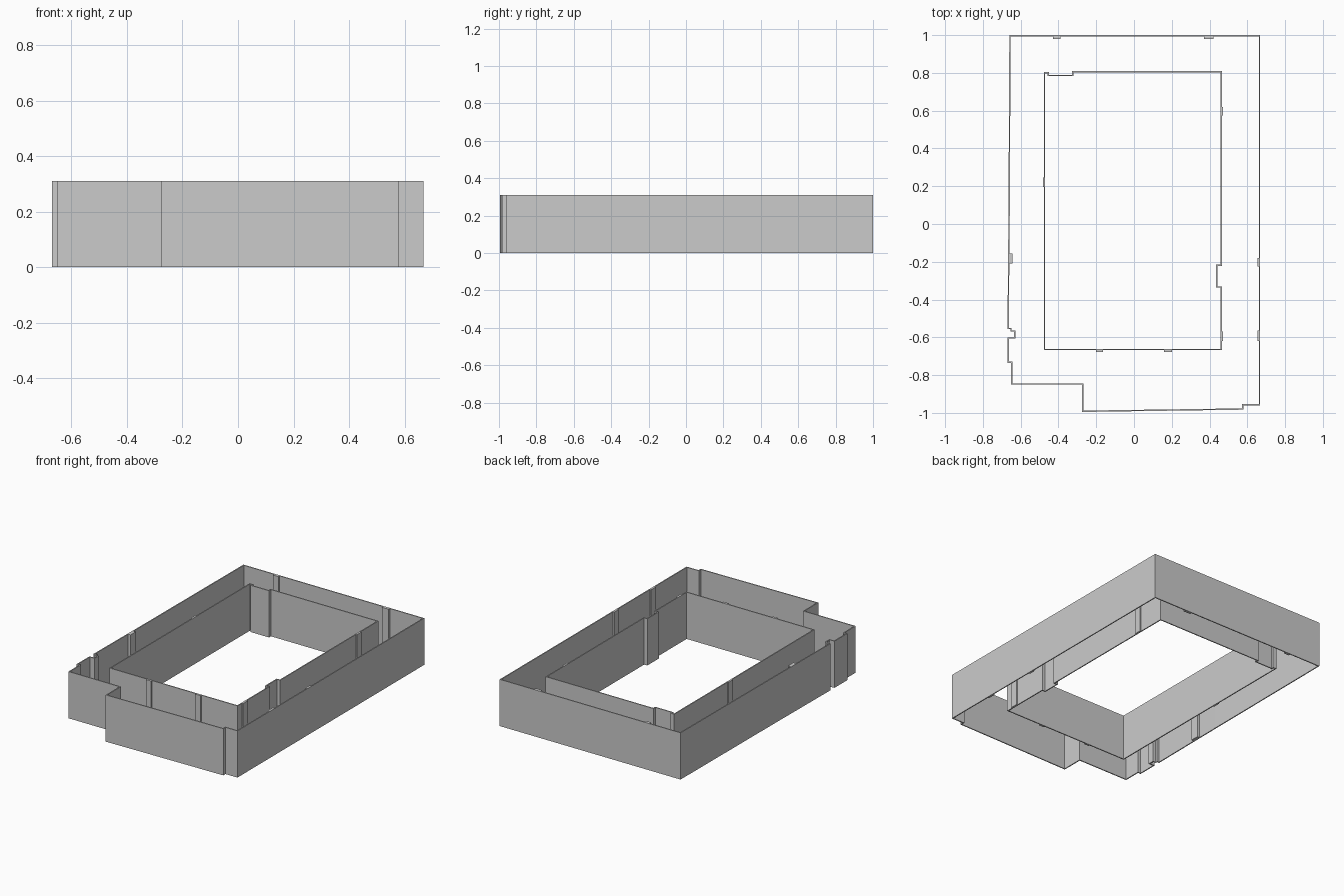
import bpy, bmesh
from mathutils import Vector

if "Cube" in bpy.data.objects:
    bpy.data.objects.remove(bpy.data.objects["Cube"])

HEIGHT = 0.31
THICK = 0.007


def offset_loop(pts, d):
    """Mitred offset to the left of the travel direction."""
    out = []
    n = len(pts)
    for i in range(n):
        p0, p, p1 = Vector(pts[i - 1]), Vector(pts[i]), Vector(pts[(i + 1) % n])
        a, b = (p - p0).normalized(), (p1 - p).normalized()
        na, nb = Vector((-a.y, a.x)), Vector((-b.y, b.x))
        out.append(p + (na + nb) * d / (1 + na.dot(nb)))
    return out


def add_object(name, bm):
    bmesh.ops.recalc_face_normals(bm, faces=bm.faces[:])
    me = bpy.data.meshes.new(name)
    bm.to_mesh(me)
    bm.free()
    ob = bpy.data.objects.new(name, me)
    bpy.context.collection.objects.link(ob)
    return ob


def wall_ring(name, pts, d):
    """Closed thin wall following a plan outline."""
    bm = bmesh.new()
    rings = []
    for loop, z in ((pts, 0), (pts, HEIGHT),
                    (offset_loop(pts, d), HEIGHT), (offset_loop(pts, d), 0)):
        rings.append([bm.verts.new((p[0], p[1], z)) for p in loop])
    n = len(pts)
    for k in range(4):
        a, b = rings[k], rings[(k + 1) % 4]
        for i in range(n):
            j = (i + 1) % n
            bm.faces.new((a[i], a[j], b[j], b[i]))
    return add_object(name, bm)


def pier(name, x0, x1, y0, y1):
    """Full-height rectangular pier."""
    bm = bmesh.new()
    bmesh.ops.create_cube(bm, size=1)
    for v in bm.verts:
        v.co = (x0 if v.co.x < 0 else x1,
                y0 if v.co.y < 0 else y1,
                0 if v.co.z < 0 else HEIGHT)
    return add_object(name, bm)


# Outer perimeter wall (counter-clockwise, thickness goes inward)
outer = [(0.668, 1.0), (-0.66, 1.0), (-0.665, 0.0), (-0.67, -0.557),
         (-0.655, -0.557), (-0.655, -0.57), (-0.635, -0.57), (-0.635, -0.6),
         (-0.67, -0.6), (-0.67, -0.735), (-0.65, -0.735), (-0.65, -0.851),
         (-0.275, -0.851), (-0.275, -0.995), (0.58, -0.983), (0.58, -0.96),
         (0.668, -0.96)]
wall_ring("outer_wall", outer, THICK)

# Inner courtyard wall
inner = [(0.465, 0.81), (-0.328, 0.81), (-0.328, 0.79), (-0.45, 0.79),
         (-0.45, 0.805), (-0.477, 0.805), (-0.477, -0.668), (0.465, -0.668),
         (0.465, -0.33), (0.442, -0.33), (0.442, -0.222), (0.465, -0.222)]
wall_ring("courtyard_wall", inner, THICK)

# Piers on the inside of the outer wall
for x0, x1 in ((-0.43, -0.39), (0.37, 0.42)):
    pier("back_pier", x0, x1, 0.98, 0.996)
pier("left_pier", -0.664, -0.642, -0.21, -0.155)
for y0, y1 in ((-0.225, -0.18), (-0.62, -0.565)):
    pier("right_pier", 0.653, 0.664, y0, y1)

# Piers on the courtyard wall, facing the corridor
for y0, y1 in ((0.575, 0.62), (-0.62, -0.57)):
    pier("courtyard_right_pier", 0.461, 0.472, y0, y1)
pier("courtyard_left_pier", -0.483, -0.473, 0.195, 0.245)
for x0, x1 in ((-0.2, -0.165), (0.16, 0.2)):
    pier("courtyard_front_pier", x0, x1, -0.677, -0.664)
